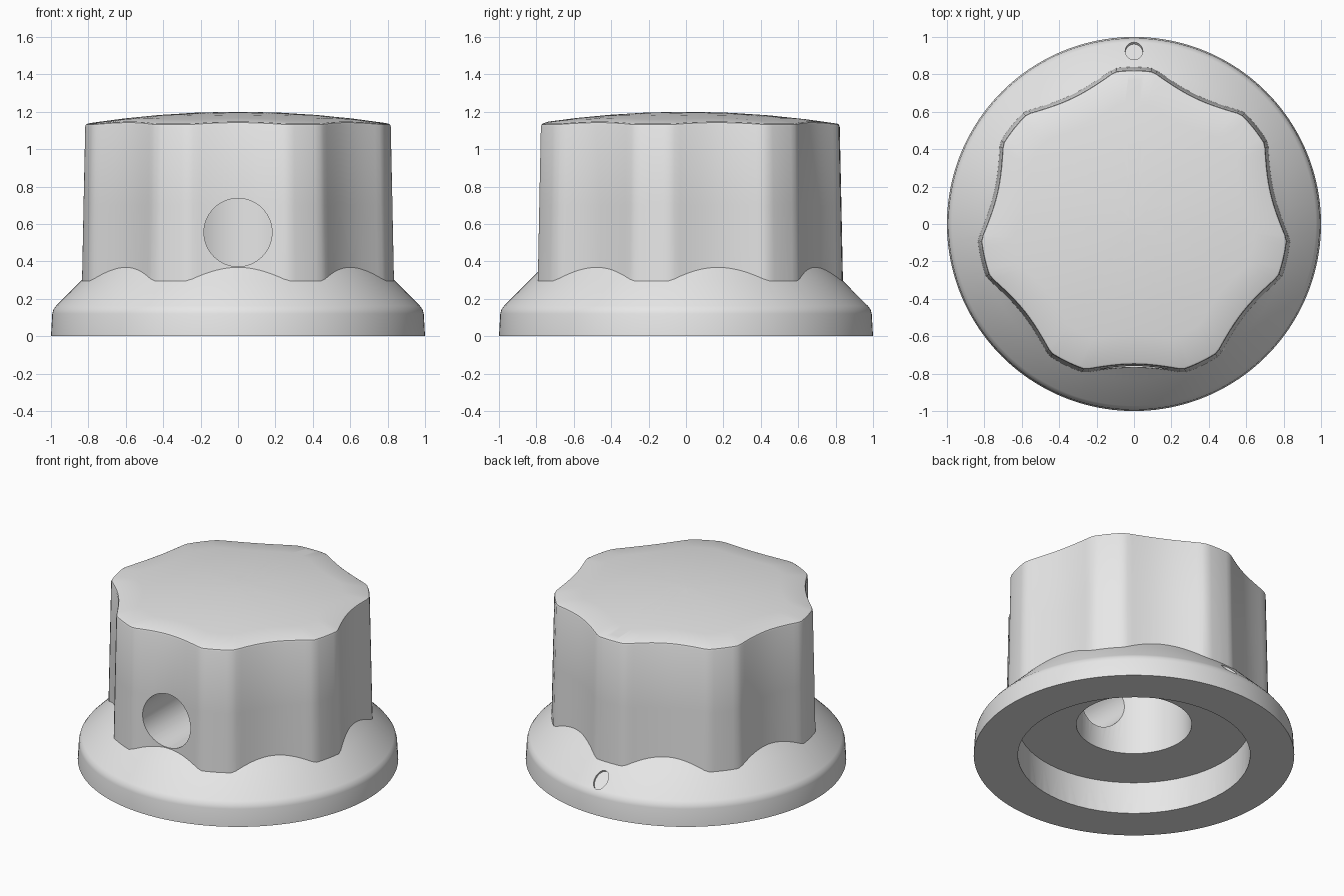
import bpy, bmesh, math
from math import pi, sin, cos, radians
from mathutils import Matrix, Vector

cube = bpy.data.objects.get("Cube")
if cube:
    bpy.data.objects.remove(cube, do_unlink=True)

LOBES, STEPS = 7, 24
SEG = LOBES * STEPS

grey = bpy.data.materials.new("light_grey")
grey.use_nodes = True
grey.diffuse_color = (0.8, 0.8, 0.8, 1)
grey.node_tree.nodes["Principled BSDF"].inputs["Base Color"].default_value = grey.diffuse_color


def finish(name, bm):
    bmesh.ops.recalc_face_normals(bm, faces=bm.faces)
    mesh = bpy.data.meshes.new(name)
    bm.to_mesh(mesh)
    bm.free()
    mesh.materials.append(grey)
    obj = bpy.data.objects.new(name, mesh)
    bpy.context.collection.objects.link(obj)
    return obj


def loft(name, rings):
    """Closed solid from rings of points, with a fan at each end."""
    bm = bmesh.new()
    loops = [[bm.verts.new(p) for p in ring] for ring in rings]
    for a, b in zip(loops, loops[1:]):
        for i in range(SEG):
            j = (i + 1) % SEG
            bm.faces.new((a[i], a[j], b[j], b[i]))
    for loop in (loops[0], loops[-1]):
        hub = bm.verts.new(sum((v.co for v in loop), Vector()) / SEG)
        for i in range(SEG):
            bm.faces.new((loop[i], loop[(i + 1) % SEG], hub))
    return finish(name, bm)


def polar(i, r, z):
    a = pi / 2 + 2 * pi * i / SEG
    return (r * cos(a), r * sin(a), z)


def dome(r):
    return 1.2 - 0.097 * r * r


def lobe_radius(i):
    """Round ridge with a concave scallop on either side."""
    half = STEPS / 2
    a = abs((i + half) % STEPS - half) / half
    t = max(0, (a - 0.28) / 0.72)
    return 0.767 + 0.071 * (1 - t) ** 2


# Scalloped grip with drafted sides, softened edge and domed top
def side_ring(z, inset):
    return [polar(i, lobe_radius(i) - inset, z) for i in range(SEG)]


def dome_ring(scale, inset, drop):
    ring = []
    for i in range(SEG):
        r = (lobe_radius(i) - inset) * scale
        ring.append(polar(i, r, dome(r) - drop))
    return ring


knob = loft("knob", [
    side_ring(0.25, -0.002), side_ring(0.7, 0.007),
    dome_ring(1, 0.016, 0.014), dome_ring(1, 0.02, 0.004), dome_ring(1, 0.03, 0),
    dome_ring(0.8, 0.03, 0), dome_ring(0.55, 0.03, 0),
    dome_ring(0.3, 0.03, 0), dome_ring(0.06, 0.03, 0)])

# Flared round skirt
profile = [(1, 0), (0.993, 0.12), (0.987, 0.143), (0.972, 0.163), (0.83, 0.305), (0.69, 0.445)]
skirt = loft("skirt", [[polar(i, r, z) for i in range(SEG)] for r, z in profile])


def cylinder(name, radius, depth, matrix):
    bm = bmesh.new()
    bmesh.ops.create_cone(bm, cap_ends=True, segments=64, radius1=radius,
                          radius2=radius, depth=depth, matrix=matrix)
    return finish(name, bm)


# Underside recess, shaft bore and set screw hole
recess = cylinder("recess", 0.725, 0.44, Matrix.Translation((0, 0, 0)))
bore = cylinder("shaft_bore", 0.36, 0.8, Matrix.Translation((0, 0, 0.5)))
screw = cylinder("screw_hole", 0.182, 0.9,
                 Matrix.Translation((0, -0.65, 0.555)) @ Matrix.Rotation(pi / 2, 4, 'X'))

# Marker dent on the sloped skirt
dent = cylinder("marker_dent", 0.047, 0.03,
                Matrix.Translation((0, 0.925, 0.21)) @ Matrix.Rotation(-pi / 4, 4, 'X')
                @ Matrix.Diagonal((1, 1.41, 1, 1)))

# Pointer groove that follows the dome
bm = bmesh.new()
ys = [0.765 * k / 12 for k in range(13)]
outline = [(y, dome(y) - 0.015) for y in ys] + [(ys[-1], 1.3), (ys[0], 1.3)]
face = bm.faces.new([bm.verts.new((-0.031, y, z)) for y, z in outline])
side = bmesh.ops.extrude_face_region(bm, geom=[face])["geom"]
bmesh.ops.translate(bm, vec=(0.062, 0, 0),
                    verts=[v for v in side if isinstance(v, bmesh.types.BMVert)])
groove = finish("pointer_groove", bm)

# Join the skirt and cut the openings
tools = [(skirt, 'UNION')] + [(o, 'DIFFERENCE') for o in (recess, bore, screw, dent, groove)]
for tool, operation in tools:
    mod = knob.modifiers.new(tool.name, 'BOOLEAN')
    mod.object, mod.operation, mod.solver = tool, operation, 'EXACT'
bpy.context.view_layer.update()
result = bpy.data.meshes.new_from_object(
    knob.evaluated_get(bpy.context.evaluated_depsgraph_get()))
knob.modifiers.clear()
knob.data = result
for tool, operation in tools:
    bpy.data.objects.remove(tool, do_unlink=True)

# Smooth shading with crisp cut edges
bpy.ops.object.select_all(action='DESELECT')
knob.select_set(True)
bpy.context.view_layer.objects.active = knob
bpy.ops.object.shade_smooth_by_angle(angle=radians(40))
